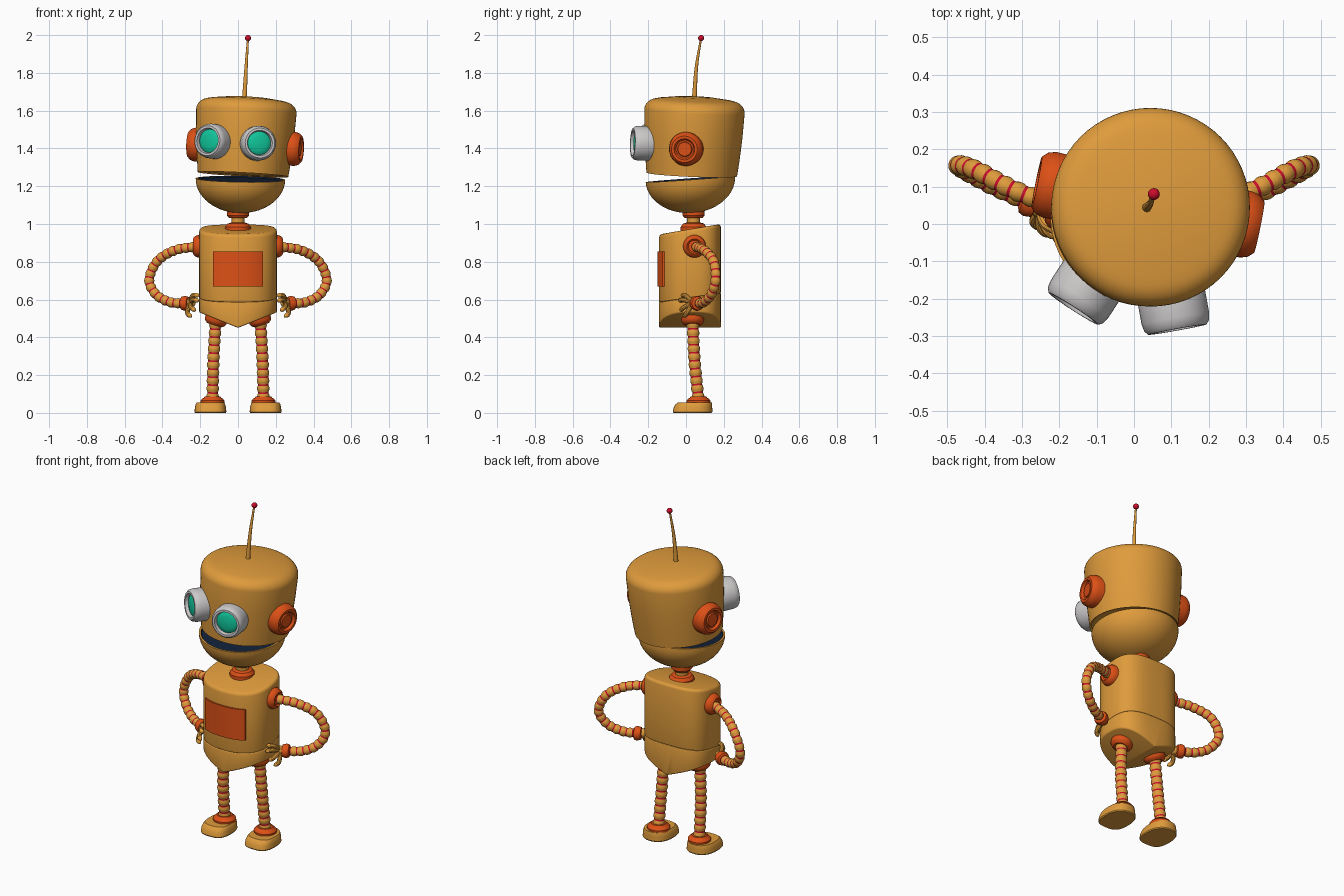
import bpy, bmesh
from math import sin, cos, pi, radians, copysign
from mathutils import Matrix, Vector

if "Cube" in bpy.data.objects:
    bpy.data.objects.remove(bpy.data.objects["Cube"])


def material(name, rgb):
    m = bpy.data.materials.new(name)
    m.use_nodes = True
    m.diffuse_color = (*rgb, 1)
    m.node_tree.nodes["Principled BSDF"].inputs["Base Color"].default_value = (*rgb, 1)
    return m


TAN = material("amber_tan", (0.74, 0.33, 0.045))
ORANGE = material("burnt_orange", (0.72, 0.08, 0.008))
GREY = material("pale_grey", (0.6, 0.58, 0.58))
TEAL = material("teal", (0.005, 0.55, 0.32))
RED = material("crimson", (0.6, 0.004, 0.025))
NAVY = material("dark_navy", (0.006, 0.015, 0.04))


def finish(name, bm, mats):
    bmesh.ops.remove_doubles(bm, verts=bm.verts, dist=0.0002)
    bmesh.ops.recalc_face_normals(bm, faces=bm.faces)
    mesh = bpy.data.meshes.new(name)
    bm.to_mesh(mesh)
    bm.free()
    ob = bpy.data.objects.new(name, mesh)
    bpy.context.collection.objects.link(ob)
    for m in mats:
        mesh.materials.append(m)
    for other in bpy.context.selected_objects:
        other.select_set(False)
    ob.select_set(True)
    bpy.context.view_layer.objects.active = ob
    bpy.ops.object.shade_smooth_by_angle(angle=radians(35))
    return ob


def loft_mesh(rings, slot=lambda i: 0):
    """Bridge closed rings of points; slot picks the colour of each band."""
    bm = bmesh.new()
    loops = [[bm.verts.new(p) for p in ring] for ring in rings]
    n = len(loops[0])
    for i, (a, b) in enumerate(zip(loops, loops[1:])):
        for k in range(n):
            j = (k + 1) % n
            bm.faces.new((a[k], a[j], b[j], b[k])).material_index = slot(i)
    bm.faces.new(loops[0])
    bm.faces.new(loops[-1]).material_index = slot(len(loops) - 2)
    return bm


def circle(r, z, n):
    r = max(r, 0.0005)
    return [Vector((r * cos(2 * pi * k / n), r * sin(2 * pi * k / n), z)) for k in range(n)]


def lathe(name, profile, mats, matrix, slot=lambda i: 0, n=40):
    rings = [[matrix @ p for p in circle(r, z, n)] for r, z in profile]
    return finish(name, loft_mesh(rings, slot), mats)


def aim(pos, axis):
    return Matrix.Translation(pos) @ Vector(axis).to_track_quat('Z', 'Y').to_matrix().to_4x4()


def smooth_path(pts, steps):
    """Evenly spaced points on a smooth curve through pts."""
    p = [Vector(q) for q in pts]
    p = [2 * p[0] - p[1]] + p + [2 * p[-1] - p[-2]]
    dense = []
    for a, b, c, d in zip(p, p[1:], p[2:], p[3:]):
        for k in range(40):
            t = k / 40
            dense.append(0.5 * (2 * b + (c - a) * t + (2 * a - 5 * b + 4 * c - d) * t * t
                                + (3 * b - a - 3 * c + d) * t ** 3))
    dense.append(p[-2])
    total = [0]
    for a, b in zip(dense, dense[1:]):
        total.append(total[-1] + (b - a).length)
    out, j = [], 0
    for k in range(steps + 1):
        goal = total[-1] * k / steps
        while j < len(dense) - 2 and total[j + 1] < goal:
            j += 1
        out.append(dense[j].lerp(dense[j + 1], (goal - total[j]) / (total[j + 1] - total[j])))
    return out


def tube(name, pts, steps, radius, mats, slot=lambda i: 0, n=14):
    path = smooth_path(pts, steps)
    rot, last, rings = None, None, []
    for i, p in enumerate(path):
        tangent = path[min(i + 1, steps)] - path[max(i - 1, 0)]
        rot = last.rotation_difference(tangent) @ rot if rot else tangent.to_track_quat('Z', 'Y')
        last = tangent
        rings.append([p + rot @ q for q in circle(radius(i), 0, n)])
    return finish(name, loft_mesh(rings, slot), mats)


def beaded(name, pts, beads, r):
    bumps = (0.86, 0.86, 0.97, 1, 0.97)
    tube(name, pts, beads * 5, lambda i: r * bumps[i % 5], [TAN, RED],
         lambda i: int(i % 5 == 0), 20)


# Torso: rounded column, flatter at the back, cut into chest and pelvis
HALF_X, HALF_Y, MID_Y = 0.206, 0.164, 0.021


def outline(z):
    pts = []
    for k in range(64):
        c, s = cos(2 * pi * k / 64), sin(2 * pi * k / 64)
        e = 2 / 3 if s > 0 else 2 / 2.3
        pts.append(Vector((HALF_X * copysign(abs(c) ** e, c),
                           MID_Y + HALF_Y * copysign(abs(s) ** e, s), z)))
    return pts


def cut_column(name, cuts):
    bm = loft_mesh([outline(0.3), outline(1.2)])
    for co, no, width in cuts:
        res = bmesh.ops.bisect_plane(bm, geom=bm.verts[:] + bm.edges[:] + bm.faces[:], dist=1e-5,
                                     plane_co=co, plane_no=no, clear_outer=True)
        edges = [g for g in res["geom_cut"] if isinstance(g, bmesh.types.BMEdge)]
        bmesh.ops.edgeloop_fill(bm, edges=edges)
        bmesh.ops.bevel(bm, geom=edges, offset=width, segments=3, profile=0.5,
                        affect='EDGES', clamp_overlap=False)
    return finish(name, bm, [TAN])


seam = (0, MID_Y, 0.61)
cut_column("chest", [(seam, (0, 0.15, -1), 0.005), ((0, 0, 0.969), (0, -0.168, 1), 0.018)])
cut_column("pelvis", [(seam, (0, -0.15, 1), 0.005), ((0, 0, 0.45), (0.4, 0, -1), 0.008),
                      ((0, 0, 0.45), (-0.4, 0, -1), 0.008)])

# Chest panel following the curved front
rings = []
for k in range(17):
    x = 0.132 * (k / 8 - 1)
    y = MID_Y - HALF_Y * (1 - abs(x / HALF_X) ** 2.3) ** (1 / 2.3)
    rings.append([(x, y - 0.009, 0.67), (x, y - 0.009, 0.855), (x, y + 0.004, 0.855), (x, y + 0.004, 0.67)])
finish("chest_panel", loft_mesh(rings), [ORANGE])

# Neck
neck = Matrix.Translation((0, 0.04, 0))
lathe("neck", [(0.034, 0.95), (0.034, 1.07)], [TAN], neck)
lathe("neck_base_ring", [(0.068, 0.965), (0.068, 0.985), (0.055, 1.002), (0.036, 1.008), (0.03, 1)], [ORANGE], neck)
lathe("neck_top_ring", [(0.03, 1.03), (0.048, 1.032), (0.058, 1.045), (0.058, 1.075)], [ORANGE], neck)

# Jaw: open bowl with a dark inside
jaw = (Matrix.Translation((0.013, 0.023, 1.238)) @ Matrix.Rotation(radians(1), 4, 'Y')
       @ Matrix.Rotation(radians(4), 4, 'X'))
bowl = [(0.237 * sin(a * pi / 28), -0.18 * cos(a * pi / 28)) for a in range(15)]
lathe("jaw", bowl + [(0.226, 0), (0.222, -0.008), (0, -0.012)], [TAN, NAVY], jaw,
      lambda i: int(i > 14), 56)

# Head, turned and tilted
head = (Matrix.Translation((0.026, 0.03, 1.25)) @ Matrix.Rotation(radians(-11.4), 4, 'Z')
        @ Matrix.Rotation(radians(2.5), 4, 'Y') @ Matrix.Rotation(radians(-3), 4, 'X'))
dome = [(0.196 + 0.07 * cos(a * pi / 16), 0.348 + 0.06 * sin(a * pi / 16)) for a in range(8)]
lathe("head", [(0, 0.025), (0.23, 0.02), (0.24, 0.012), (0.25, 0.1), (0.26, 0.22)] + dome
      + [(0.19, 0.411), (0.1, 0.422), (0, 0.426)], [TAN], head, n=64)

for side, s in (("left", 1), ("right", -1)):
    # Eyes and ears
    tilt = radians(21.5)
    lathe(side + "_eye", [(0.07, -0.12), (0.088, -0.11), (0.092, -0.09), (0.092, -0.03), (0.088, -0.01),
                          (0.079, 0), (0.067, 0), (0.062, -0.02), (0.058, -0.016), (0.035, -0.01), (0, -0.008)],
          [GREY, TEAL], head @ aim((s * 0.142, -0.298, 0.17), (s * sin(tilt), -cos(tilt), 0)),
          lambda i: int(i > 6))
    lathe(side + "_ear", [(0.088, -0.09), (0.09, -0.035), (0.084, -0.015), (0.07, 0), (0.056, 0),
                          (0.048, -0.014), (0.04, -0.014), (0.036, -0.007), (0, -0.007)],
          [ORANGE], head @ aim((s * 0.304, 0.015, 0.16), (s, 0, 0)))

    # Shoulder and arm
    lathe(side + "_shoulder_ring", [(0.06, -0.03), (0.06, 0.012), (0.052, 0.03), (0.04, 0.038), (0.032, 0.03), (0, 0.03)],
          [ORANGE], aim((s * 0.2, 0.045, 0.882), (s, 0, 0)))
    arm = [(0.22, 0.05, 0.88), (0.33, 0.095, 0.862), (0.425, 0.145, 0.805), (0.47, 0.157, 0.705),
           (0.432, 0.132, 0.625), (0.355, 0.092, 0.585), (0.27, 0.055, 0.58)]
    beaded(side + "_arm", [(s * x, y, z) for x, y, z in arm], 17, 0.027)

    # Hand
    lathe(side + "_cuff", [(0.024, -0.022), (0.036, -0.016), (0.04, 0), (0.034, 0.02), (0.02, 0.024)],
          [ORANGE], aim((s * 0.28, 0.058, 0.58), (-s, -0.45, 0)), n=24)
    lathe(side + "_palm", [(0.026 * sin(a * pi / 8), -0.028 * cos(a * pi / 8)) for a in range(9)],
          [TAN], aim((s * 0.252, 0.042, 0.582), (-s, -0.45, 0)), n=20)
    fingers = {"index": [(0.24, 0, 0.62), (0.205, -0.02, 0.622)],
               "middle": [(0.235, -0.015, 0.598), (0.208, -0.035, 0.592)],
               "little": [(0.25, -0.01, 0.56), (0.225, -0.03, 0.54)],
               "thumb": [(0.268, 0.005, 0.53), (0.245, -0.01, 0.508)]}
    for label, tip in fingers.items():
        pts = [(s * x, y, z) for x, y, z in [(0.253, 0.038, 0.583)] + tip]
        tube(f"{side}_{label}_finger", pts, 14,
             lambda i: 0.0125 * (1, 0.8, 0.3)[max(0, i - 12)], [TAN], n=10)

    # Leg with hip and ankle rings
    lathe(side + "_hip_ring", [(0.06, -0.02), (0.06, 0.012), (0.052, 0.026), (0.038, 0.034), (0, 0.03)],
          [ORANGE], aim((s * 0.115, 0.035, 0.497), (s * 0.3, 0, -1)))
    beaded(side + "_leg", [(s * 0.118, 0.035, 0.49), (s * 0.13, 0.045, 0.28), (s * 0.135, 0.066, 0.07)], 10, 0.033)
    lathe(side + "_ankle_ring", [(0.062, 0), (0.063, 0.02), (0.055, 0.03), (0.046, 0.035), (0.042, 0.042), (0, 0.042)],
          [ORANGE], Matrix.Translation((s * 0.135, 0.066, 0.045)))

    # Foot with a sloping toe
    layers = [(0.96, 0, 0), (1, 0.006, 0), (0.97, 0.03, 0.002), (0.92, 0.046, 0.007), (0.85, 0.055, 0.012)]
    rings = [[(s * (0.146 + p.x * k * 0.41), 0.035 + dy - (p.y - MID_Y) * k * 0.64, z)
              for p in outline(0)] for k, z, dy in layers]
    finish(side + "_foot", loft_mesh(rings), [TAN])

# Antenna
tube("antenna", [(0.034, 0.044, 1.66), (0.043, 0.055, 1.83), (0.053, 0.08, 1.985)], 16,
     lambda i: 0.013 - 0.0005 * i, [TAN])
lathe("antenna_tip", [(0.016 * sin(a * pi / 10), -0.016 * cos(a * pi / 10)) for a in range(11)],
      [RED], Matrix.Translation((0.053, 0.08, 1.984)), n=20)
